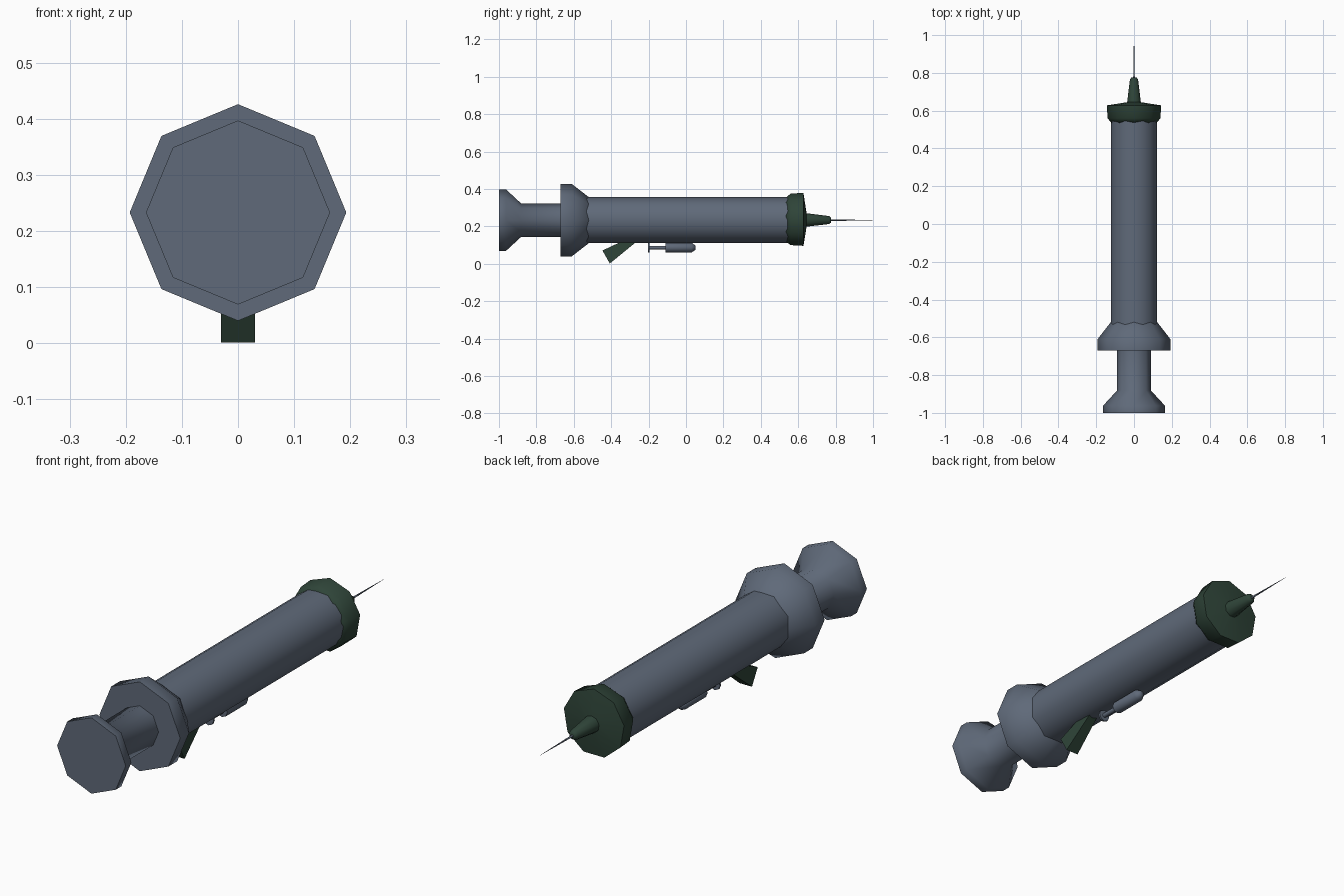
import bpy
import bmesh
import math
from mathutils import Vector

cube = bpy.data.objects.get("Cube")
if cube:
    bpy.data.objects.remove(cube, do_unlink=True)

AXIS = 0.233  # height of the main centre line


def make_material(name, rgb):
    mat = bpy.data.materials.new(name)
    mat.use_nodes = True
    mat.diffuse_color = (*rgb, 1)
    bsdf = mat.node_tree.nodes["Principled BSDF"]
    bsdf.inputs["Base Color"].default_value = (*rgb, 1)
    bsdf.inputs["Roughness"].default_value = 0.7
    return mat


slate = make_material("slate grey", (0.115, 0.143, 0.192))
green = make_material("dark green", (0.028, 0.058, 0.040))


def finish(name, bm, mat, angle):
    bmesh.ops.recalc_face_normals(bm, faces=bm.faces)
    mesh = bpy.data.meshes.new(name)
    bm.to_mesh(mesh)
    bm.free()
    mesh.materials.append(mat)
    obj = bpy.data.objects.new(name, mesh)
    bpy.context.collection.objects.link(obj)
    bpy.ops.object.select_all(action='DESELECT')
    bpy.context.view_layer.objects.active = obj
    obj.select_set(True)
    bpy.ops.object.shade_smooth_by_angle(angle=math.radians(angle))
    return obj


def lathe(name, profile, sides, mat, height=AXIS, angle=60):
    """Revolve (y, radius) pairs about a line along y, with a corner at the top."""
    bm = bmesh.new()
    rings = []
    for y, r in profile:
        ring = []
        for i in range(sides):
            a = 2 * math.pi * i / sides
            ring.append(bm.verts.new((r * math.sin(a), y, height + r * math.cos(a))))
        rings.append(ring)
    for a, b in zip(rings, rings[1:]):
        for i in range(sides):
            j = (i + 1) % sides
            bm.faces.new((a[i], a[j], b[j], b[i]))
    bm.faces.new(rings[0])
    bm.faces.new(rings[-1])
    return finish(name, bm, mat, angle)


# Main tube and its flared parts
lathe("barrel", [(-0.6, 0.123), (0.56, 0.123)], 16, slate)
lathe("plunger", [(-1, 0.164), (-0.962, 0.164), (-0.882, 0.09), (-0.6, 0.09)], 8, slate)
lathe("collar", [(-0.67, 0.193), (-0.61, 0.193), (-0.49, 0.10)], 8, slate)

# Nose cap, nozzle and needle
lathe("nose_cap", [(0.535, 0.122), (0.56, 0.142), (0.628, 0.146), (0.645, 0.035)], 9, green)
lathe("nozzle", [(0.635, 0.038), (0.765, 0.022), (0.776, 0.014)], 9, green)
lathe("needle", [(0.76, 0.005), (1, 0.0004)], 6, slate)

# Small tube slung under the barrel
LOW = 0.086
lathe("small_tube", [(-0.11, 0.026), (0.03, 0.026), (0.05, 0.012)], 8, slate, LOW)
lathe("small_rod", [(-0.2, 0.01), (-0.1, 0.01)], 8, slate, LOW)
lathe("small_flange", [(-0.203, 0.026), (-0.195, 0.026)], 8, slate, LOW)

# Slanted grip, narrowing towards the barrel
bm = bmesh.new()
foot = Vector((0, -0.427, 0.036))
head = Vector((0, -0.27, 0.135))
across = Vector((0, 0.49, -0.87))
ends = []
for centre, depth, width in ((foot, 0.04, 0.03), (head, 0.017, 0.02)):
    ends.append([bm.verts.new(centre + across * depth * s + Vector((width * t, 0, 0)))
                 for s, t in ((-1, -1), (-1, 1), (1, 1), (1, -1))])
for i in range(4):
    j = (i + 1) % 4
    bm.faces.new((ends[0][i], ends[0][j], ends[1][j], ends[1][i]))
for end in ends:
    bm.faces.new(end)
finish("grip", bm, green, 30)
